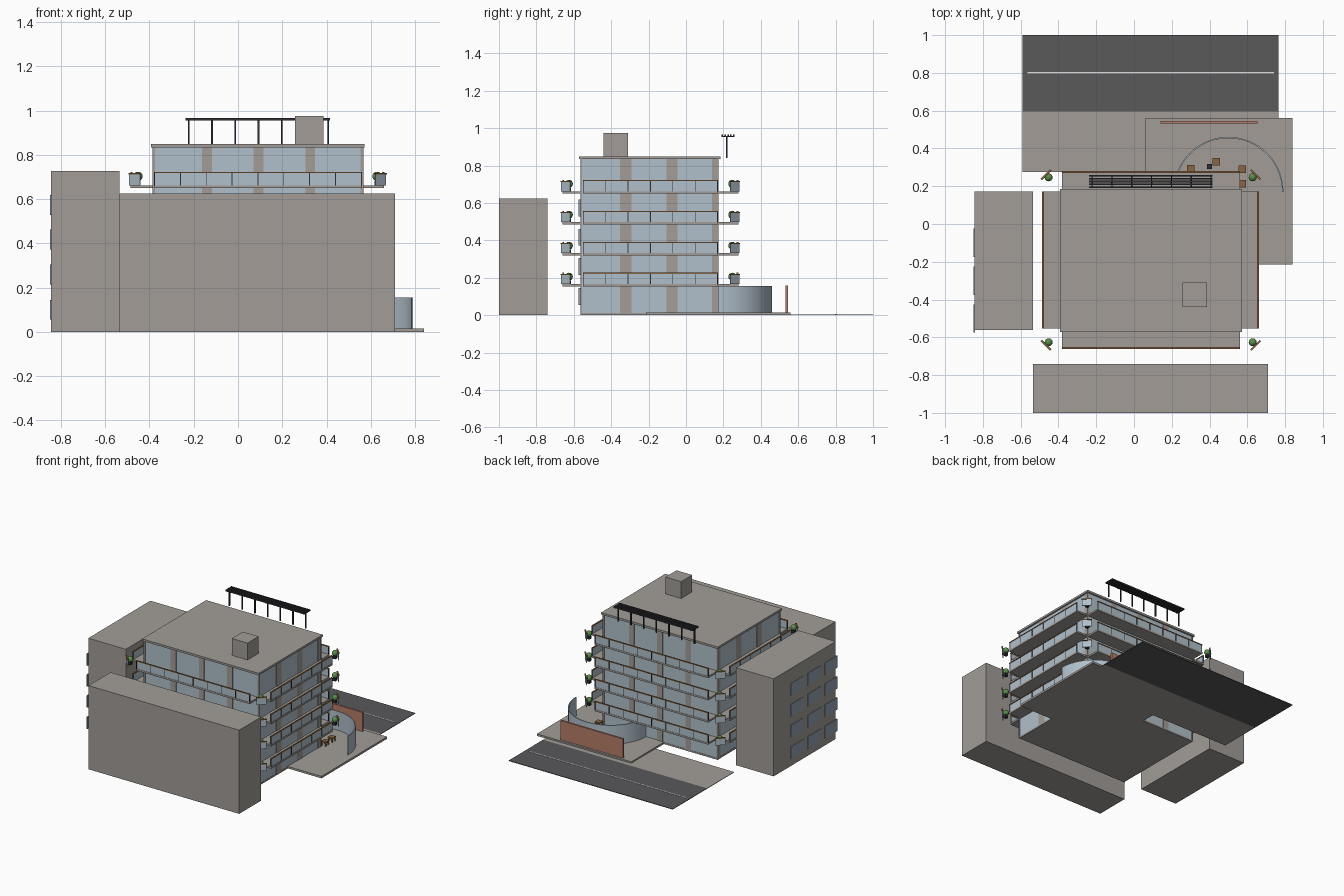
import bpy, bmesh, math
from mathutils import Matrix, Vector

if "Cube" in bpy.data.objects:
    bpy.data.objects.remove(bpy.data.objects["Cube"])


def material(name, rgb):
    m = bpy.data.materials.new(name)
    m.diffuse_color = (*rgb, 1)
    m.use_nodes = True
    m.node_tree.nodes["Principled BSDF"].inputs["Base Color"].default_value = m.diffuse_color
    return m


CONCRETE = material("warm concrete", (0.36, 0.335, 0.31))
GLASS = material("pale glass", (0.44, 0.53, 0.60))
TINTED = material("tinted window", (0.29, 0.36, 0.43))
ROAD = material("asphalt", (0.10, 0.10, 0.105))
WHITE = material("road paint", (0.75, 0.75, 0.75))
WOOD = material("brown timber", (0.25, 0.13, 0.05))
RED = material("red brick", (0.46, 0.20, 0.14))
DARK = material("dark metal", (0.03, 0.03, 0.035))
GREEN = material("leaf green", (0.10, 0.28, 0.07))


def finish(bm, name, mat):
    bmesh.ops.recalc_face_normals(bm, faces=bm.faces)
    me = bpy.data.meshes.new(name)
    bm.to_mesh(me)
    bm.free()
    me.materials.append(mat)
    ob = bpy.data.objects.new(name, me)
    bpy.context.collection.objects.link(ob)
    return ob


def boxes(name, mat, items):
    """Each item: x0, x1, y0, y1, z0, z1 and an optional turn about z."""
    bm = bmesh.new()
    for it in items:
        x0, x1, y0, y1, z0, z1 = it[:6]
        turn = it[6] if len(it) > 6 else 0
        mid = Vector(((x0 + x1) / 2, (y0 + y1) / 2, (z0 + z1) / 2))
        mat4 = (Matrix.Translation(mid) @ Matrix.Rotation(turn, 4, 'Z')
                @ Matrix.Diagonal((x1 - x0, y1 - y0, z1 - z0, 1)))
        bmesh.ops.create_cube(bm, size=1, matrix=mat4)
    return finish(bm, name, mat)


# Main tower extents and balcony levels
X0, X1, Y0, Y1 = -0.38, 0.56, -0.56, 0.172
BX0, BX1, BY0, BY1 = -0.485, 0.66, -0.66, 0.28
LEVELS = [0.153 + 0.1655 * i for i in range(4)]

# Street, pavement and plaza
boxes("pavement", CONCRETE, [(-0.59, 0.765, 0.275, 0.595, 0, 0.004)])
boxes("road", ROAD, [(-0.59, 0.765, 0.595, 1.0, 0, 0.004)])
boxes("road_line", WHITE, [(-0.565, 0.74, 0.796, 0.804, 0.004, 0.006)])
boxes("plaza", CONCRETE, [(0.06, 0.84, -0.215, 0.56, 0, 0.015)])

# Neighbouring blocks with windows on the outer side
boxes("front_block", CONCRETE, [(-0.535, 0.71, -1.0, -0.74, 0, 0.625)])
boxes("left_block", CONCRETE, [(-0.845, -0.535, -0.56, 0.172, 0, 0.728)])
boxes("left_block_windows", TINTED,
      [(-0.849, -0.841, y - 0.075, y + 0.075, z - 0.045, z + 0.045)
       for y in (-0.1, -0.3, -0.5) for z in (0.1, 0.26, 0.417, 0.573)])

# Tower: glazed core, base, roof slab and roof box
boxes("glazed_core", GLASS, [(X0, X1, Y0, Y1, 0.01, 0.836)])
boxes("tower_base", CONCRETE, [(X0 - 0.002, X1 + 0.002, Y0 - 0.002, Y1 + 0.002, 0, 0.012)])
boxes("roof_slab", CONCRETE, [(X0 - 0.012, X1 + 0.012, Y0 - 0.012, Y1 + 0.012, 0.834, 0.849)])
boxes("roof_box", CONCRETE, [(0.257, 0.387, -0.44, -0.31, 0.849, 0.975)])

# Flush wall piers on all four sides, and slim corner piers
piers = []
for x in (-0.14, 0.093, 0.327):
    for y in (Y0, Y1):
        piers.append((x - 0.022, x + 0.022, y - 0.003, y + 0.003, 0.0, 0.835))
for y in (-0.322, -0.075):
    for x in (X0, X1):
        piers.append((x - 0.003, x + 0.003, y - 0.03, y + 0.03, 0.0, 0.835))
for x in (X0, X1):
    piers.append((x - 0.003, x + 0.003, Y1 - 0.033, Y1 + 0.002, 0, 0.835))
    for y in (Y0, Y1):
        piers.append((x - 0.006, x + 0.006, y - 0.003, y + 0.003, 0, 0.835))
boxes("wall_piers", CONCRETE, piers)

# Balconies: cross-shaped slabs with glass guards, posts and timber rails
slabs, guards, posts, rails, pots, trunks, leaves = [], [], [], [], [], [], []
SY0, SY1 = -0.552, 0.172
for z in LEVELS:
    t = z + 0.013
    g0, g1 = t, t + 0.055
    slabs += [(X0, X1, BY0, BY1, z, t), (BX0, BX1, SY0, SY1, z, t)]
    for y in (BY0 + 0.004, BY1 - 0.004):
        guards.append((X0, X1, y - 0.002, y + 0.002, g0, g1))
        rails.append((X0, X1, y - 0.005, y + 0.005, g1, g1 + 0.006))
        for i in range(9):
            x = X0 + 0.003 + (X1 - X0 - 0.006) * i / 8
            posts.append((x - 0.002, x + 0.002, y - 0.004, y + 0.004, g0, g1))
    for x in (BX0 + 0.004, BX1 - 0.004):
        guards.append((x - 0.002, x + 0.002, SY0, SY1, g0, g1))
        rails.append((x - 0.005, x + 0.005, SY0, SY1, g1, g1 + 0.006))
        for i in range(7):
            y = SY0 + 0.003 + (SY1 - SY0 - 0.006) * i / 6
            posts.append((x - 0.004, x + 0.004, y - 0.002, y + 0.002, g0, g1))
    # Diagonal corner guards with a small plant behind each
    for sx, cx, px in ((-1, -0.466, -0.452), (1, 0.644, 0.628)):
        for sy, cy, py in ((-1, -0.642, -0.626), (1, 0.261, 0.247)):
            turn = -sx * sy * math.pi / 4
            guards.append((cx - 0.034, cx + 0.034, cy - 0.002, cy + 0.002, g0, g1 - 0.006, turn))
            rails.append((cx - 0.036, cx + 0.036, cy - 0.005, cy + 0.005, g1 - 0.006, g1, turn))
            pots.append((px - 0.011, px + 0.011, py - 0.011, py + 0.011, t, t + 0.02))
            trunks.append((px - 0.003, px + 0.003, py - 0.003, py + 0.003, t + 0.02, t + 0.03))
            leaves.append((px, py, t + 0.04))
boxes("balcony_slabs", CONCRETE, slabs)
boxes("balcony_glass", GLASS, guards)
boxes("guard_posts", DARK, posts)
boxes("timber_rails", WOOD, rails)
boxes("plant_pots", DARK, pots)
boxes("plant_stems", WOOD, trunks)

bm = bmesh.new()
for p in leaves:
    bmesh.ops.create_uvsphere(bm, u_segments=16, v_segments=10, radius=0.021,
                              matrix=Matrix.Translation(p))
for f in bm.faces:
    f.smooth = True
finish(bm, "plant_foliage", GREEN)

# Rooftop pergola
boxes("pergola_posts", DARK,
      [(x - 0.004, x + 0.004, 0.213, 0.221, 0.84, 0.955)
       for x in [-0.222 + 0.105 * i for i in range(7)]])
boxes("pergola_slats", DARK,
      [(-0.237, 0.415, y - 0.004, y + 0.004, 0.955, 0.966)
       for y in [0.194 + 0.0155 * i for i in range(5)]])
boxes("pergola_crossbars", DARK,
      [(x - 0.003, x + 0.003, 0.19, 0.26, 0.953, 0.958)
       for x in [-0.222 + 0.105 * i for i in range(7)]])

# Curved glass screen around the terrace
bm = bmesh.new()
N = 40
rings = []
for i in range(N + 1):
    a = math.pi * i / N
    rings.append([bm.verts.new((0.5 + r * math.cos(a), 0.17 + r * math.sin(a), z))
                  for r, z in ((0.284, 0.014), (0.291, 0.014), (0.291, 0.156), (0.284, 0.156))])
for a, b in zip(rings, rings[1:]):
    for k in range(4):
        f = bm.faces.new((a[k], a[(k + 1) % 4], b[(k + 1) % 4], b[k]))
        f.smooth = k in (1, 3)
        if k in (0, 2):
            f.smooth = False
bm.faces.new(rings[0])
bm.faces.new(rings[-1])
for e in bm.edges:
    if len(e.link_faces) == 2 and e.calc_face_angle() > 0.6:
        e.smooth = False
finish(bm, "curved_glass_screen", GLASS)

# Brick wall and terrace furniture
boxes("brick_wall", RED, [(0.14, 0.655, 0.531, 0.545, 0.015, 0.158)])
seats = []
for x, y in ((0.30, 0.293), (0.435, 0.33), (0.572, 0.29), (0.572, 0.212)):
    seats.append((x - 0.02, x + 0.02, y - 0.02, y + 0.02, 0.04, 0.048))
    seats += [(x + dx - 0.003, x + dx + 0.003, y + dy - 0.003, y + dy + 0.003, 0.015, 0.04)
              for dx in (-0.015, 0.015) for dy in (-0.015, 0.015)]
boxes("terrace_tables", WOOD, seats)
boxes("terrace_stand", DARK, [(0.387, 0.413, 0.292, 0.318, 0.015, 0.07)])
